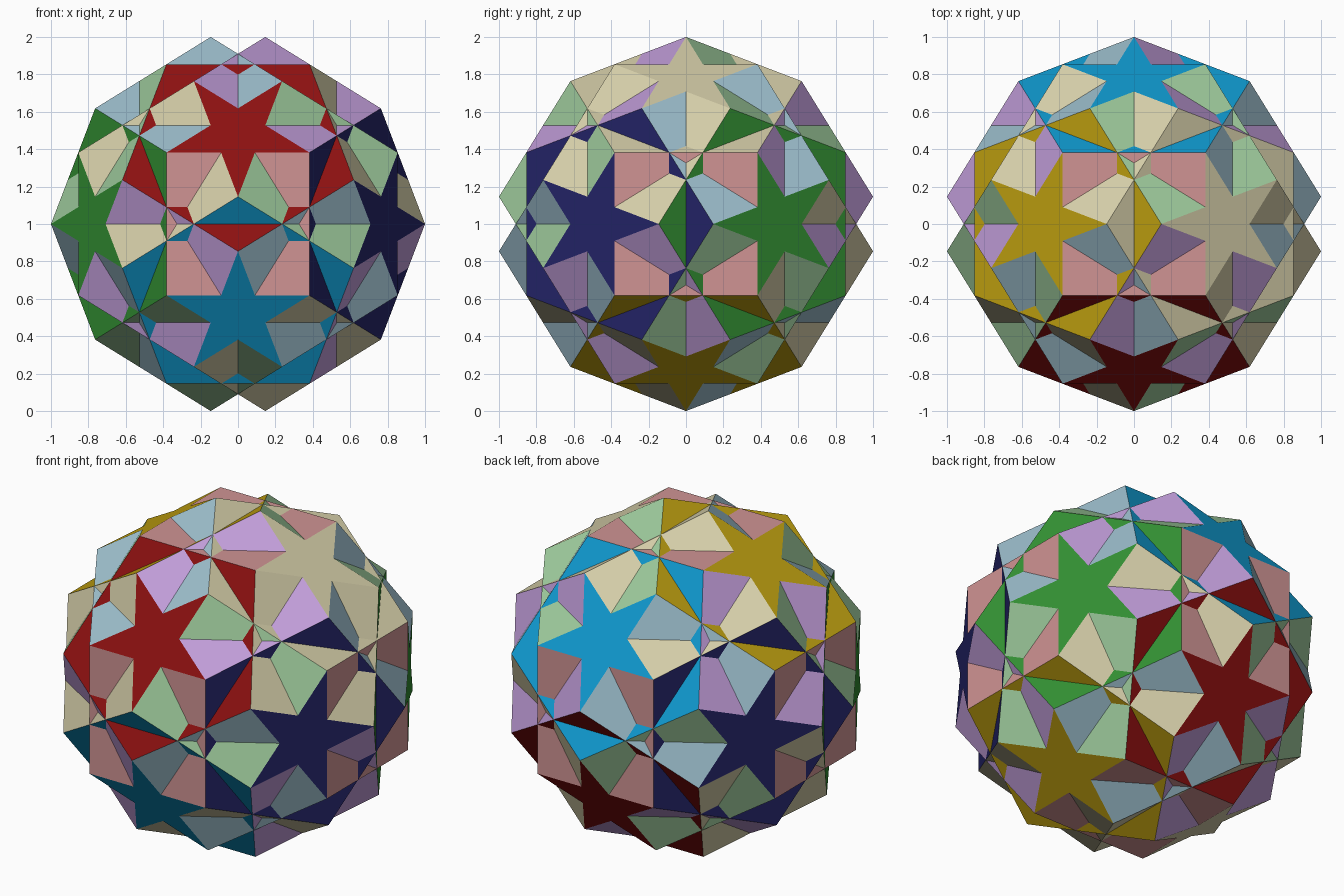
import bpy, math
from itertools import product
from mathutils import Vector

if "Cube" in bpy.data.objects:
    bpy.data.objects.remove(bpy.data.objects["Cube"])

PHI = (1 + math.sqrt(5)) / 2


def lin(c):
    c /= 255
    return c / 12.92 if c <= 0.04045 else ((c + 0.055) / 1.055) ** 2.4


PALETTE = {
    "pink": (208, 148, 148), "cream": (212, 205, 168), "light_green": (160, 205, 158),
    "lilac": (192, 156, 216), "pale_blue": (158, 192, 206), "red": (140, 16, 16),
    "blue": (16, 156, 210), "gold": (190, 159, 16), "green": (50, 142, 50), "navy": (36, 36, 104),
}
NAMES = list(PALETTE)
MATS = []
for name, rgb in PALETTE.items():
    m = bpy.data.materials.new(name)
    m.diffuse_color = (*[lin(c) for c in rgb], 1)
    m.use_nodes = True
    m.node_tree.nodes["Principled BSDF"].inputs["Base Color"].default_value = m.diffuse_color
    MATS.append(m)


def orbit(base):
    """All sign changes and cyclic shifts of a point, without repeats."""
    found = {}
    for s in product((1, -1), repeat=3):
        p = [a * b for a, b in zip(base, s)]
        for k in range(3):
            q = Vector(p[k:] + p[:k])
            found[tuple(round(c, 4) + 0.0 for c in q)] = q
    return list(found.values())


# The sixty shared corner points
CORNERS = (orbit((0, 1, PHI ** -4)) + orbit((PHI ** -2, 1 - PHI ** -4, PHI ** -2))
           + orbit((PHI ** -3, 1 / PHI, 2 / PHI ** 2)))


def ring(axis, dist):
    """Corners lying in one plane, in counter-clockwise order about its axis."""
    n = axis.normalized()
    pts = [v for v in CORNERS if abs(v.dot(n) - dist) < 1e-3]
    u = (pts[0] - n * dist).normalized()
    w = n.cross(u)
    return sorted(pts, key=lambda v: math.atan2(v.dot(w), v.dot(u)) % (2 * math.pi - 1e-4))


def star(axis, dist):
    """Five-pointed star: the ring points with notches between them."""
    pts = ring(axis, dist)
    c = axis.normalized() * dist
    out = []
    for i, p in enumerate(pts):
        out += [p, c - (pts[(i + 3) % 5] - c) / PHI ** 2]
    return out


def star_color(a):
    # opposite planes share a colour
    if abs(a.x) < 0.1:
        return "red" if a.y * a.z < 0 else "blue"
    if abs(a.y) < 0.1:
        return "cream" if a.x * a.z > 0 else "gold"
    return "green" if a.x * a.y > 0 else "navy"


def square_color(a):
    # the squares fall into five sets, each facing like a cube
    if max(abs(c) for c in a) > 0.99:
        return "pink"
    s = [1 if c > 0 else -1 for c in a]
    s[min(range(3), key=lambda i: abs(a[i]))] *= -1
    return {(1, 1): "cream", (-1, -1): "light_green",
            (-1, 1): "pale_blue", (1, -1): "lilac"}[(s[0] * s[1], s[0] * s[2])]


def build(name, faces):
    verts, polys, cols = [], [], []
    for pts, color in faces:
        polys.append(range(len(verts), len(verts) + len(pts)))
        verts += [p + Vector((0, 0, 1)) for p in pts]
        cols.append(NAMES.index(color))
    me = bpy.data.meshes.new(name)
    me.from_pydata(verts, [], [list(p) for p in polys])
    for m in MATS:
        me.materials.append(m)
    for p, c in zip(me.polygons, cols):
        p.material_index = c
    me.update()
    bpy.context.collection.objects.link(bpy.data.objects.new(name, me))


FIVE = orbit((0, PHI, 1))
TWO = orbit((1, 0, 0)) + orbit((0.5, PHI / 2, 0.5 / PHI))
L = math.sqrt(PHI ** 2 + 1)

# Outer stars, the larger pentagons beneath them, and the crossing squares
build("stars", [(star(a, (PHI + PHI ** -4) / L), star_color(a)) for a in FIVE])
build("pentagons", [(ring(a, (PHI - PHI ** -4) / L), star_color(a)) for a in FIVE])
build("squares", [(ring(a, 1 - PHI ** -4), square_color(a)) for a in TWO])
